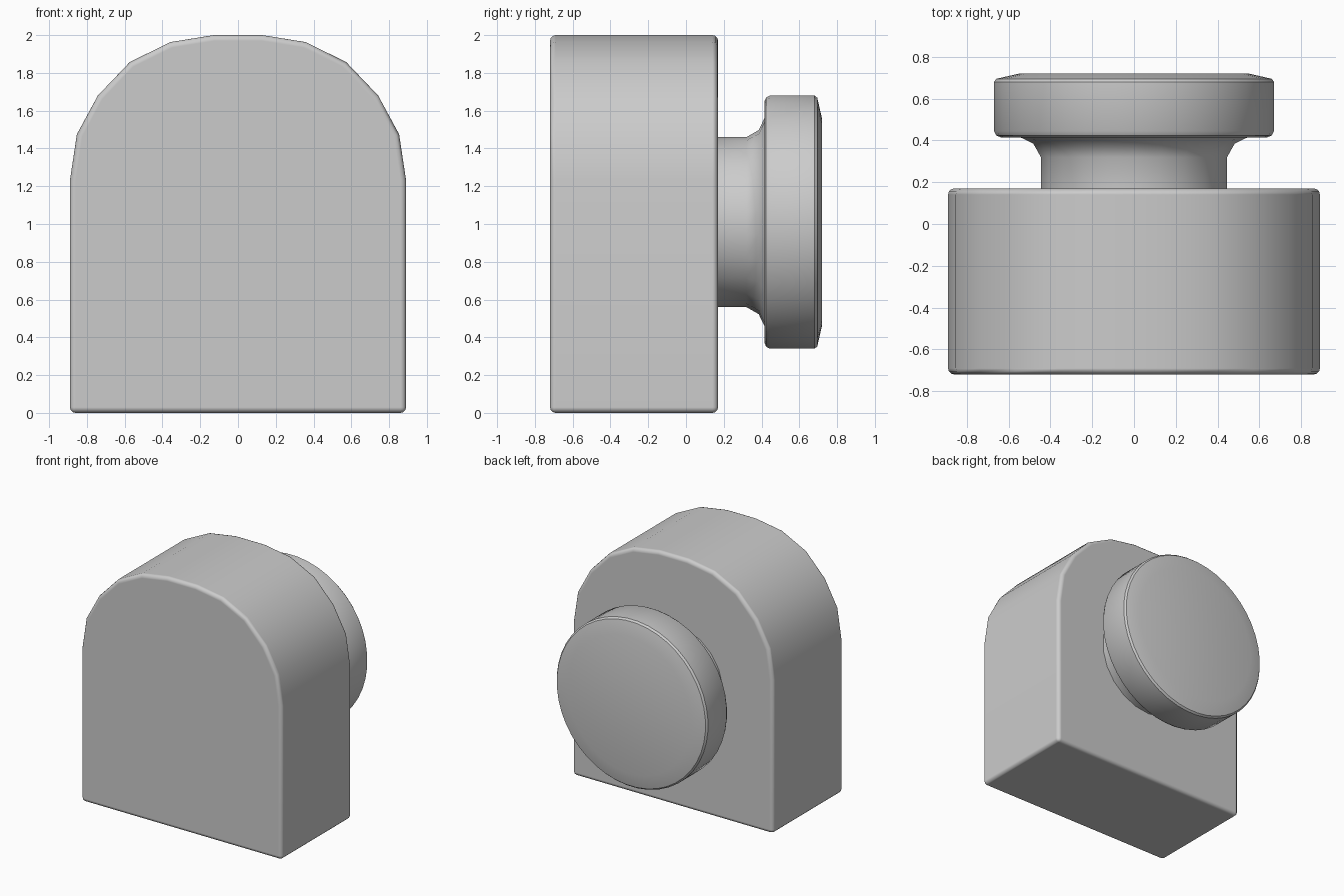
import bpy, bmesh
from math import sin, cos, pi, radians

cube = bpy.data.objects.get("Cube")
if cube:
    bpy.data.objects.remove(cube)

grey = bpy.data.materials.new("plain grey")
grey.use_nodes = True
colour = (0.6, 0.6, 0.6, 1)
grey.diffuse_color = colour
grey.node_tree.nodes["Principled BSDF"].inputs["Base Color"].default_value = colour


def finish(name, bm, angle):
    """Turn a bmesh into a smooth-shaded grey object."""
    bmesh.ops.recalc_face_normals(bm, faces=bm.faces)
    mesh = bpy.data.meshes.new(name)
    bm.to_mesh(mesh)
    bm.free()
    mesh.materials.append(grey)
    obj = bpy.data.objects.new(name, mesh)
    bpy.context.collection.objects.link(obj)
    bpy.ops.object.select_all(action='DESELECT')
    obj.select_set(True)
    bpy.context.view_layer.objects.active = obj
    bpy.ops.object.shade_smooth_by_angle(angle=radians(angle))
    return obj


def lathe(name, profile, segments, height):
    """Revolve (y, radius) points around a horizontal axis, capping both ends."""
    bm = bmesh.new()
    rings = []
    for y, r in profile:
        angles = [2 * pi * (i + 0.5) / segments for i in range(segments)]
        rings.append([bm.verts.new((r * cos(a), y, height + r * sin(a))) for a in angles])
    for a, b in zip(rings, rings[1:]):
        for i in range(segments):
            j = (i + 1) % segments
            bm.faces.new((a[i], a[j], b[j], b[i]))
    bm.faces.new(rings[0])
    bm.faces.new(rings[-1])
    return finish(name, bm, 35)


# Arched body: mirrored outline, extruded front to back
half = [(0.89, 0), (0.89, 1.23), (0.853, 1.475), (0.742, 1.68),
        (0.573, 1.857), (0.358, 1.963), (0.128, 2.0)]
outline = half + [(-x, z) for x, z in reversed(half)]
bm = bmesh.new()
face = bm.faces.new([bm.verts.new((x, -0.72, z)) for x, z in outline])
moved = bmesh.ops.extrude_face_region(bm, geom=[face], use_keep_orig=True)["geom"]
bmesh.ops.translate(bm, vec=(0, 0.89, 0),
                    verts=[v for v in moved if isinstance(v, bmesh.types.BMVert)])
body = finish("arched_body", bm, 60)
bevel = body.modifiers.new("rounded edges", 'BEVEL')
bevel.width = 0.03
bevel.segments = 3
bevel.limit_method = 'ANGLE'
bevel.angle_limit = radians(40)
bevel.harden_normals = True

# Flared stem behind the body
lathe("stem", [(0.14, 0.45), (0.32, 0.45), (0.385, 0.487), (0.415, 0.55), (0.45, 0.55)], 22, 1.01)

# Round knob with a softened rim
lathe("knob", [(0.415, 0.64), (0.424, 0.661), (0.445, 0.672), (0.68, 0.672),
               (0.695, 0.66), (0.72, 0.55)], 44, 1.01)
